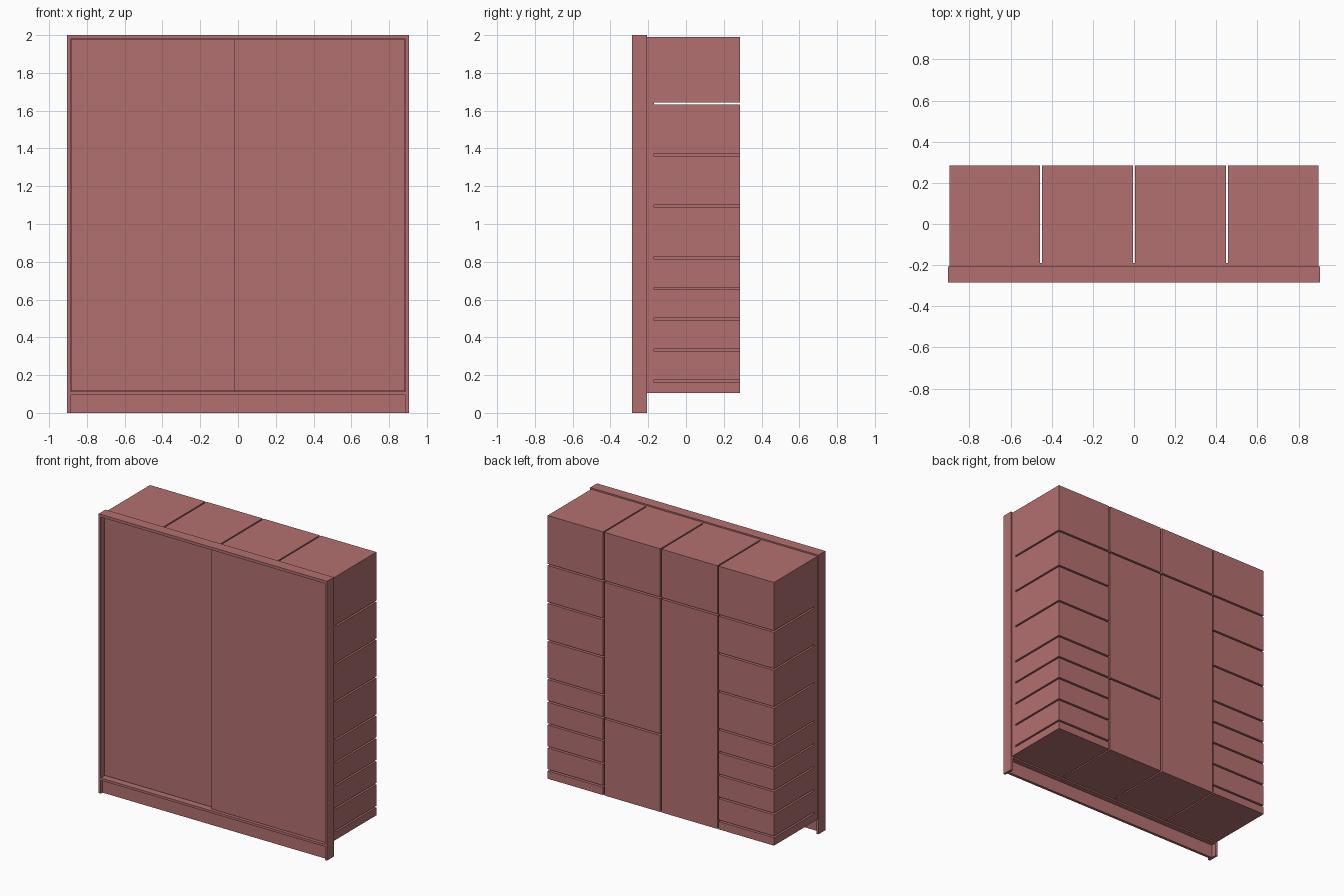
import bpy, bmesh
from mathutils import Vector

if "Cube" in bpy.data.objects:
    bpy.data.objects.remove(bpy.data.objects["Cube"])

mat = bpy.data.materials.new("dusty_red")
mat.diffuse_color = (0.45, 0.16, 0.16, 1)
mat.use_nodes = True
mat.node_tree.nodes["Principled BSDF"].inputs["Base Color"].default_value = mat.diffuse_color


def box(name, x, y, z):
    """Axis-aligned box from (min, max) ranges."""
    bm = bmesh.new()
    bmesh.ops.create_cube(bm, size=1)
    for v in bm.verts:
        v.co = Vector([r[0] if c < 0 else r[1] for c, r in zip(v.co, (x, y, z))])
    me = bpy.data.meshes.new(name)
    bm.to_mesh(me)
    bm.free()
    me.materials.append(mat)
    ob = bpy.data.objects.new(name, me)
    bpy.context.collection.objects.link(ob)
    return ob


def cut(target, x, y, z):
    """Subtract a box and discard the cutter."""
    cutter = box("slot_cutter", x, y, z)
    cutter.hide_render = True
    mod = target.modifiers.new("slot", 'BOOLEAN')
    mod.operation = 'DIFFERENCE'
    mod.solver = 'EXACT'
    mod.object = cutter
    bpy.context.view_layer.objects.active = target
    bpy.ops.object.modifier_apply(modifier=mod.name)
    bpy.data.objects.remove(cutter)


# Compartment block, slotted where the dividers and shelves sit
W, BACK = 0.897, 0.285
body = box("compartment_body", (-W, W), (-0.207, BACK), (0.105, 1.99))
DIV = 0.453
for x in (-DIV, 0, DIV):
    cut(body, (x - 0.005, x + 0.005), (-0.19, 0.4), (0, 2.1))


def shelf(x0, x1, z):
    cut(body, (x0, x1), (-0.17, 0.4), (z - 0.006, z + 0.006))


# Top shelf slot runs across all columns
shelf(-1, 1, 1.638)
# Matching shelves in both outer columns, one in an inner column
for z in (1.366, 1.094, 0.822, 0.659, 0.496, 0.331, 0.167):
    shelf(-1, -DIV, z)
    shelf(DIV, 1, z)
shelf(0, DIV, 0.659)

# Front frame: side stiles, top and bottom rails
F, R, INNER = -0.285, -0.207, 0.888
for side, s in (("left", -1), ("right", 1)):
    box(side + "_stile", sorted((s * INNER, s * 0.905)), (F, R), (0, 2))
box("top_rail", (-INNER, INNER), (F, R), (1.98, 2))
box("bottom_rail", (-INNER, INNER), (F, R), (0.095, 0.112))

# Recessed plinth between the feet
box("plinth", (-INNER, INNER), (-0.265, -0.245), (0, 0.095))

# Sliding doors on two tracks, the right one in front
box("left_door", (-0.884, 0.01), (-0.246, -0.226), (0.117, 1.976))
box("right_door", (-0.02, 0.884), (-0.27, -0.25), (0.117, 1.976))
